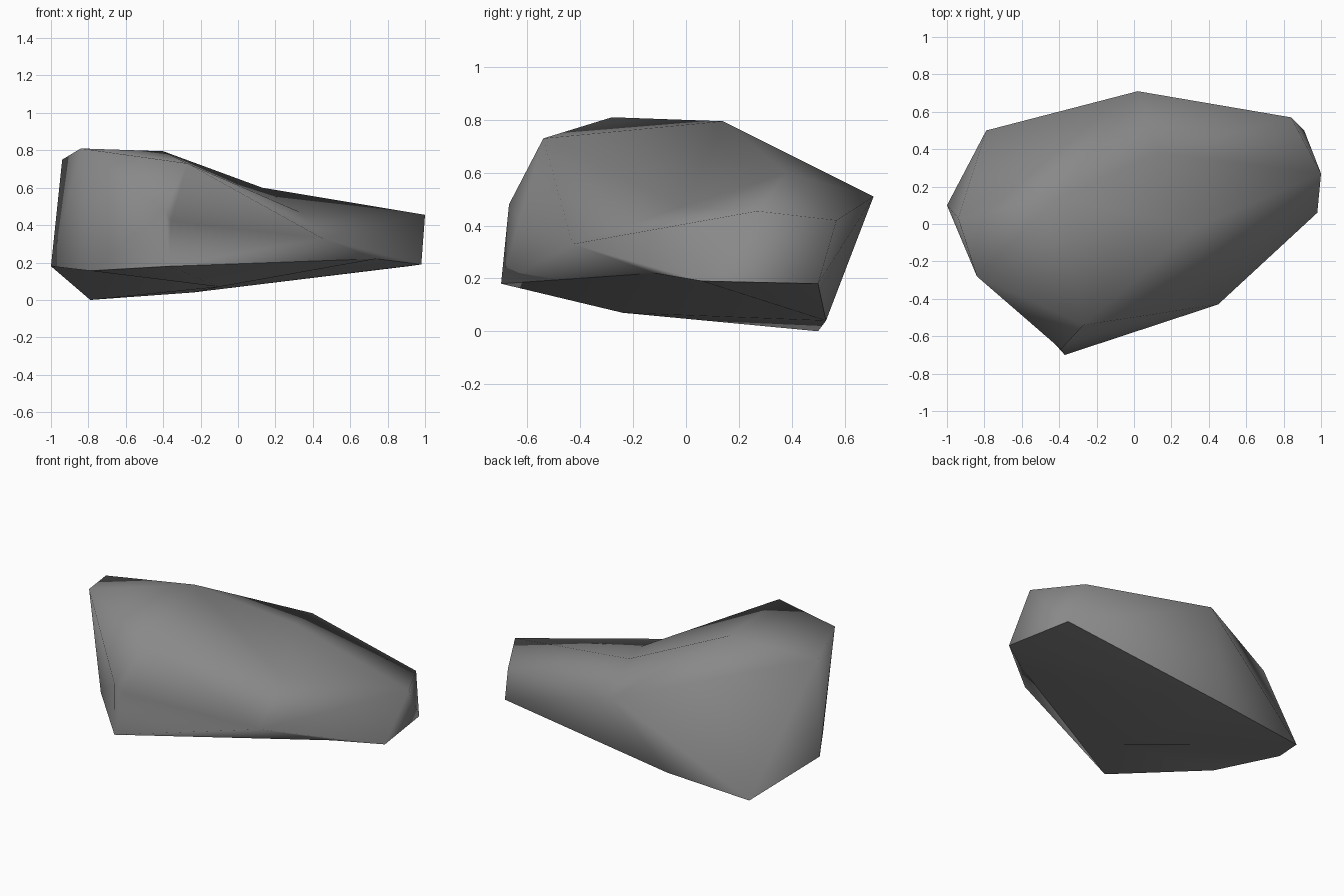
import bpy, bmesh

cube = bpy.data.objects.get("Cube")
if cube:
    bpy.data.objects.remove(cube, do_unlink=True)


def flat_colour(name, rgb):
    mat = bpy.data.materials.new(name)
    mat.use_nodes = True
    colour = (*rgb, 1)
    mat.diffuse_color = colour
    shader = next(n for n in mat.node_tree.nodes if n.type == 'BSDF_PRINCIPLED')
    shader.inputs["Base Color"].default_value = colour
    shader.inputs["Roughness"].default_value = 0.9
    return mat


def facet(bm, corners, names):
    """Add one stone facet between the named corners."""
    return bm.faces.new([corners[n] for n in names.split()])


# Lower rim of the boulder, counter-clockwise from its front tip
rim = {
    "tip": (-.37, -.7, .18), "notch": (.74, -.12, .22), "nose": (.98, .06, .19),
    "heel": (.91, .5, .18), "back": (-.24, .53, .04), "foot": (-.79, .5, 0),
    "flank": (-1, .1, .18), "cheek": (-.79, -.235, .156),
}
# Underside bulge, then the crown and shoulders
upper = {
    "belly": (-.1, -.24, .07),
    "peak": (-.84, -.28, .81), "crown": (-.4, .14, .795), "brow": (-.27, -.54, .73),
    "chin": (-.39, -.67, .48), "lip": (-.36, -.63, .42), "side": (-.94, .03, .75),
    "overhang": (.45, -.43, .33), "saddle": (.33, -.02, .47), "ridge": (.13, .38, .6),
    "snout": (1, .27, .455), "hip": (.84, .57, .42), "spine": (.02, .71, .51),
}

underside = [
    "belly notch tip", "belly back notch", "back nose notch", "back heel nose",
    "belly foot back", "belly flank foot", "belly cheek flank", "belly tip cheek",
]
shell = [
    # rear slope and left end
    "spine heel back", "spine back foot", "spine foot side", "foot flank side",
    "spine side crown", "side peak crown", "flank peak side", "flank cheek peak",
    # front face
    "cheek chin peak", "cheek tip chin", "peak brow crown", "chin brow peak",
    "chin lip brow", "tip lip chin", "tip overhang lip", "lip overhang brow",
    "tip notch overhang",
    # hollow and low shoulder
    "brow overhang saddle", "brow saddle crown", "crown saddle ridge",
    "crown ridge spine", "ridge hip spine", "ridge snout hip",
    "ridge saddle snout", "saddle overhang snout", "overhang nose snout",
    "overhang notch nose", "nose heel snout", "heel hip snout", "hip heel spine",
]

bm = bmesh.new()
corners = {name: bm.verts.new(co) for name, co in {**rim, **upper}.items()}
base = {facet(bm, corners, names) for names in underside}
skin = {facet(bm, corners, names) for names in shell}
bmesh.ops.recalc_face_normals(bm, faces=bm.faces)

# Rounded all over, with a crisp edge where the shell meets the underside
for face in bm.faces:
    face.smooth = True
for edge in bm.edges:
    edge.smooth = not (base & set(edge.link_faces) and skin & set(edge.link_faces))

mesh = bpy.data.meshes.new("boulder")
bm.to_mesh(mesh)
bm.free()
boulder = bpy.data.objects.new("boulder", mesh)
bpy.context.collection.objects.link(boulder)
mesh.materials.append(flat_colour("stone grey", (.25, .25, .25)))
